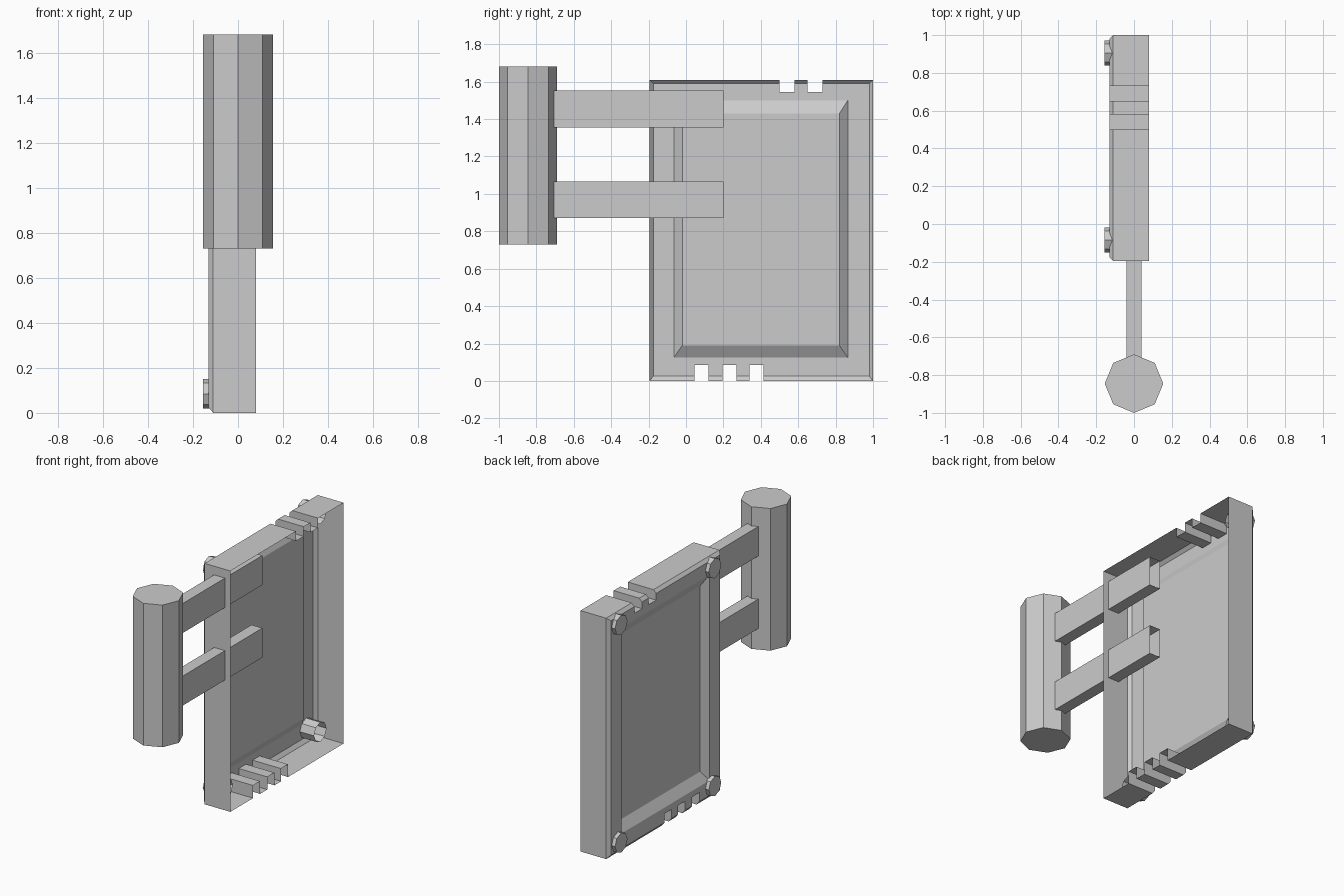
import bpy, bmesh, math
from mathutils import Matrix

if "Cube" in bpy.data.objects:
    bpy.data.objects.remove(bpy.data.objects["Cube"])


def new_object(name, bm):
    mesh = bpy.data.meshes.new(name)
    bm.normal_update()
    bm.to_mesh(mesh)
    bm.free()
    ob = bpy.data.objects.new(name, mesh)
    bpy.context.collection.objects.link(ob)
    return ob


def add_box(bm, lo, hi):
    vs = bmesh.ops.create_cube(bm, size=1)["verts"]
    for v in vs:
        for i in range(3):
            v.co[i] = hi[i] if v.co[i] > 0 else lo[i]


def octagon_prism(name, radius, depth, matrix, open_end=False):
    bm = bmesh.new()
    bmesh.ops.create_cone(bm, cap_ends=True, segments=8, radius1=radius,
                          radius2=radius, depth=depth)
    bm.normal_update()
    if open_end:
        bmesh.ops.delete(bm, geom=[f for f in bm.faces if f.normal.z > 0.9],
                         context='FACES_ONLY')
    bm.transform(matrix)
    return new_object(name, bm)


# Sign case: rings (x, y0, y1, z0, z1) from open side to recessed panel
rings = [(0.08, -0.195, 1.0, 0.0, 1.61),
         (-0.11, -0.195, 1.0, 0.0, 1.61),
         (-0.13, -0.175, 0.98, 0.025, 1.59),
         (-0.13, -0.065, 0.865, 0.125, 1.5),
         (-0.09, -0.02, 0.82, 0.19, 1.43)]
bm = bmesh.new()
loops = [[bm.verts.new((x, y, z)) for y, z in
          ((y0, z0), (y1, z0), (y1, z1), (y0, z1))]
         for x, y0, y1, z0, z1 in rings]
for a, b in zip(loops, loops[1:]):
    for i in range(4):
        j = (i + 1) % 4
        bm.faces.new((a[i], a[j], b[j], b[i]))
bm.faces.new(loops[0])
bm.faces.new(loops[-1])
bmesh.ops.recalc_face_normals(bm, faces=bm.faces)
case = new_object("case", bm)

# Notches across the top and bottom walls
bm = bmesh.new()
for y in (0.5, 0.65):
    add_box(bm, (-0.3, y, 1.545), (0.3, y + 0.08, 1.8))
for y in (0.045, 0.195, 0.34):
    add_box(bm, (-0.3, y, -0.2), (0.3, y + 0.075, 0.085))
cutter = new_object("notch_cutter", bm)
mod = case.modifiers.new("notches", 'BOOLEAN')
mod.operation = 'DIFFERENCE'
mod.solver = 'EXACT'
mod.object = cutter
cut_mesh = bpy.data.meshes.new_from_object(
    case.evaluated_get(bpy.context.evaluated_depsgraph_get()))
case.modifiers.clear()
case.data = cut_mesh
bpy.data.objects.remove(cutter)

# Open the case towards +x, leaving a thin shell
bm = bmesh.new()
bm.from_mesh(cut_mesh)
bmesh.ops.delete(bm, geom=[f for f in bm.faces
                           if all(v.co.x > 0.079 for v in f.verts)],
                 context='FACES')
bm.to_mesh(cut_mesh)
bm.free()

# Support post
octagon_prism("post", 0.155, 0.95, Matrix.Translation((0, -0.845, 1.205)))

# Two arms, open at their inner ends
for name, z in (("lower_arm", 0.87), ("upper_arm", 1.355)):
    bm = bmesh.new()
    add_box(bm, (-0.04, -0.71, z), (0.04, 0.2, z + 0.197))
    bmesh.ops.delete(bm, geom=[f for f in bm.faces
                               if all(v.co.y > 0.19 for v in f.verts)],
                     context='FACES_ONLY')
    new_object(name, bm)

# Corner bolts through the face frame
for y in (-0.085, 0.905):
    for z in (0.085, 1.54):
        octagon_prism("bolt", 0.066, 0.13,
                      Matrix.Translation((-0.09, y, z)) @
                      Matrix.Rotation(math.pi / 2, 4, 'Y'), open_end=True)
